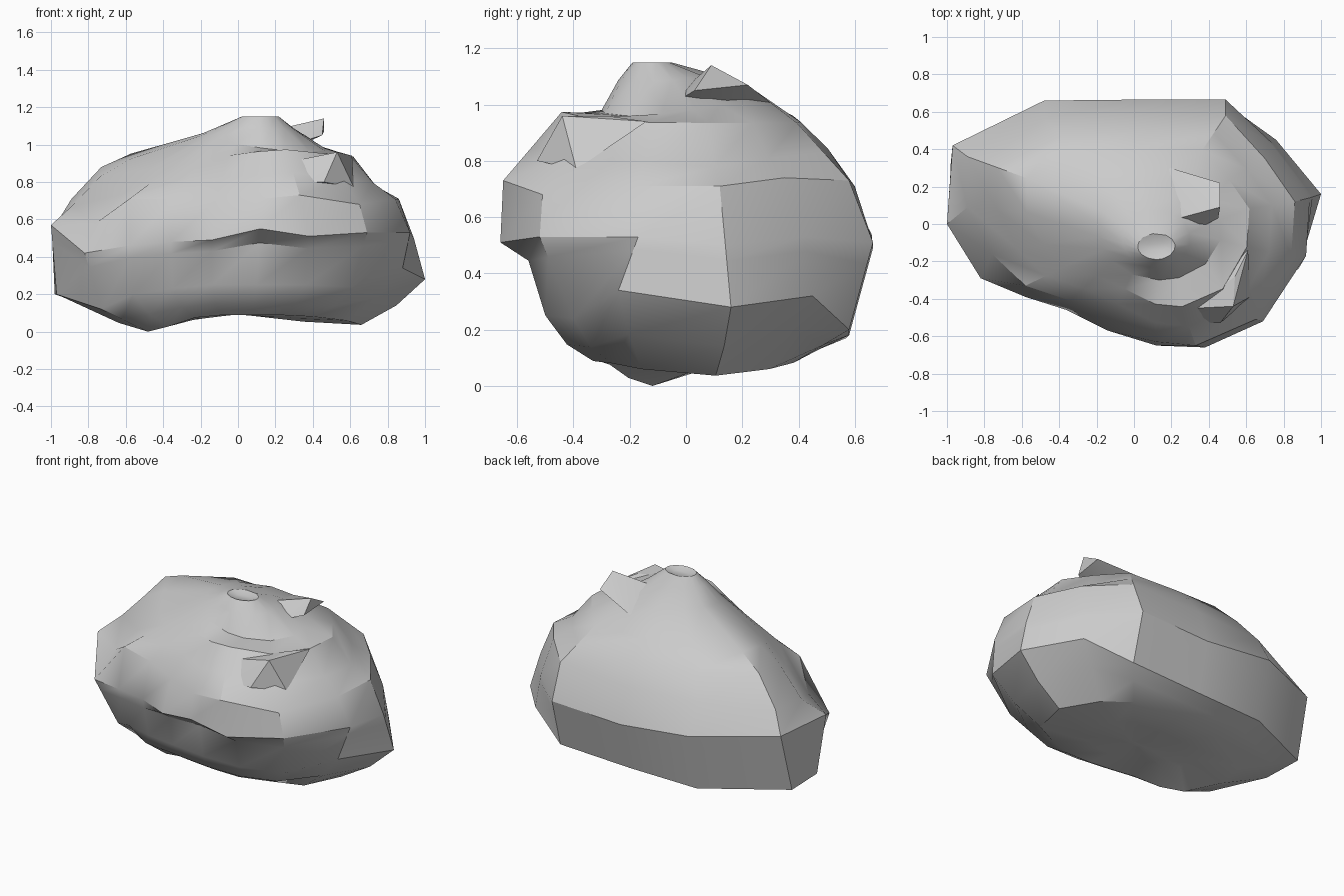
import bpy, bmesh
from math import exp, atan2, sin, cos, radians

if "Cube" in bpy.data.objects:
    bpy.data.objects.remove(bpy.data.objects["Cube"])


def bump(x, y, cx, cy, w):
    return exp(-((x - cx) ** 2 + (y - cy) ** 2) / w)


def finish(bm, name, angle=30):
    bmesh.ops.recalc_face_normals(bm, faces=bm.faces)
    me = bpy.data.meshes.new(name)
    bm.to_mesh(me)
    bm.free()
    ob = bpy.data.objects.new(name, me)
    bpy.context.collection.objects.link(ob)
    bpy.ops.object.select_all(action='DESELECT')
    ob.select_set(True)
    bpy.context.view_layer.objects.active = ob
    bpy.ops.object.shade_smooth_by_angle(angle=radians(angle))
    return ob


def loft(name, rings):
    bm = bmesh.new()
    loops = [[bm.verts.new(p) for p in r] for r in rings]
    n = len(rings[0])
    for a, b in zip(loops, loops[1:]):
        for i in range(n):
            j = (i + 1) % n
            bm.faces.new((a[i], a[j], b[j], b[i]))
    bm.faces.new(loops[0][::-1])
    bm.faces.new(loops[-1])
    return finish(bm, name)


def shard(name, pts):
    bm = bmesh.new()
    bmesh.ops.convex_hull(bm, input=[bm.verts.new(p) for p in pts])
    loose = [v for v in bm.verts if not v.link_faces]
    bmesh.ops.delete(bm, geom=loose, context='VERTS')
    return finish(bm, name, 20)


def mix(a, b, t):
    return [tuple(p + (q - p) * t for p, q in zip(u, v)) for u, v in zip(a, b)]


# boulder outlines, counter-clockwise from the right tip
lower = [(1, .16, .28), (.76, .45, .32), (.49, .58, .2), (0, .58, .18), (-.475, .57, .17),
         (-.98, .32, .2), (-.97, .05, .2), (-.73, -.18, .12), (-.56, -.31, .2), (-.35, -.41, .23),
         (-.14, -.47, .25), (.1, -.5, .25), (.36, -.5, .25), (.61, -.4, .24), (.88, -.24, .34)]
middle = [(.94, .14, .5), (.74, .42, .53), (.49, .665, .51), (0, .665, .49), (-.48, .66, .54),
          (-.97, .42, .58), (-1, 0, .57), (-.82, -.29, .42), (-.58, -.39, .46), (-.36, -.46, .48),
          (-.14, -.57, .49), (.12, -.65, .55), (.38, -.66, .51), (.69, -.52, .53), (.92, -.17, .53)]
upper = [(.86, .12, .71), (.7, .35, .74), (.49, .58, .73), (0, .6, .71), (-.48, .56, .72),
         (-.89, .36, .71), (-.89, .09, .67), (-.76, -.16, .58), (-.58, -.33, .71), (-.34, -.41, .71),
         (-.12, -.51, .7), (.12, -.63, .71), (.33, -.65, .73), (.65, -.51, .68), (.84, -.18, .71)]


# lumpy underside with two resting points
def sole(k):
    pts = []
    for x, y, _ in lower:
        x, y = x * k, y * k
        z = .09 - .1 * bump(x, y, -.5, -.12, .05) - .065 * bump(x, y, .55, .07, .07)
        pts.append((x, y, max(0, z)))
    return pts


belly = [(x, y, z - (.03 if y < .3 and x > -.5 else 0)) for x, y, z in mix(sole(.66), lower, .55)]

# undercut below the front overhang
undercut = [(x, y + .06 * (y < -.5 and -.2 < x < .6), z) for x, y, z in mix(lower, middle, .75)]

# shoulder terrace under the knob
shoulder = []
for x, y, _ in upper:
    x, y = .1 + (x - .1) * .68, y * .68
    z = (.935 - .08 * bump(x, y, -.45, -.17, .05) + .04 * bump(x, y, .25, -.4, .06)
         + .03 * bump(x, y, -.38, .3, .08))
    shoulder.append((x, y, z))
slope = [(x, y, z + .05 * bump(x, y, -.75, .25, .1) + .02 * bump(x, y, 0, .5, .15)
          - .045 * bump(x, y, .72, .1, .12)) for x, y, z in mix(upper, shoulder, .5)]


# knob rings, following the shoulder's directions
def knob(cx, cy, rx, ry, z, tilt):
    pts = []
    for x, y, _ in shoulder:
        a = atan2(y + .02, x - .12)
        pts.append((cx + rx * cos(a), cy + ry * sin(a), z + tilt * (sin(a) - 1.2 * cos(a))))
    return pts


loft("boulder", [sole(.05), sole(.35), sole(.66), belly, lower, undercut, middle, upper,
                 slope, shoulder,
                 knob(.14, -.03, .33, .27, 1.015, .035),
                 knob(.12, -.08, .18, .16, 1.1, .012),
                 knob(.12, -.12, .1, .07, 1.15, 0),
                 knob(.12, -.12, .05, .03, 1.135, 0)])

# jagged ledge beside the knob
shard("top_ledge", [(.46, .09, 1.14), (.46, .22, 1.07), (.45, .03, 1.05), (.29, -.05, 1.0),
                    (.2, .02, 1.08), (.16, .31, 1.0), (.3, .1, .98)])

# broken chip on the front right slope
shard("front_chip", [(.53, -.44, .96), (.46, -.53, .8), (.62, -.39, .77), (.29, -.53, .8),
                     (.33, -.45, .92), (.54, -.28, .96), (.61, -.14, .94), (.4, -.3, .85)])
